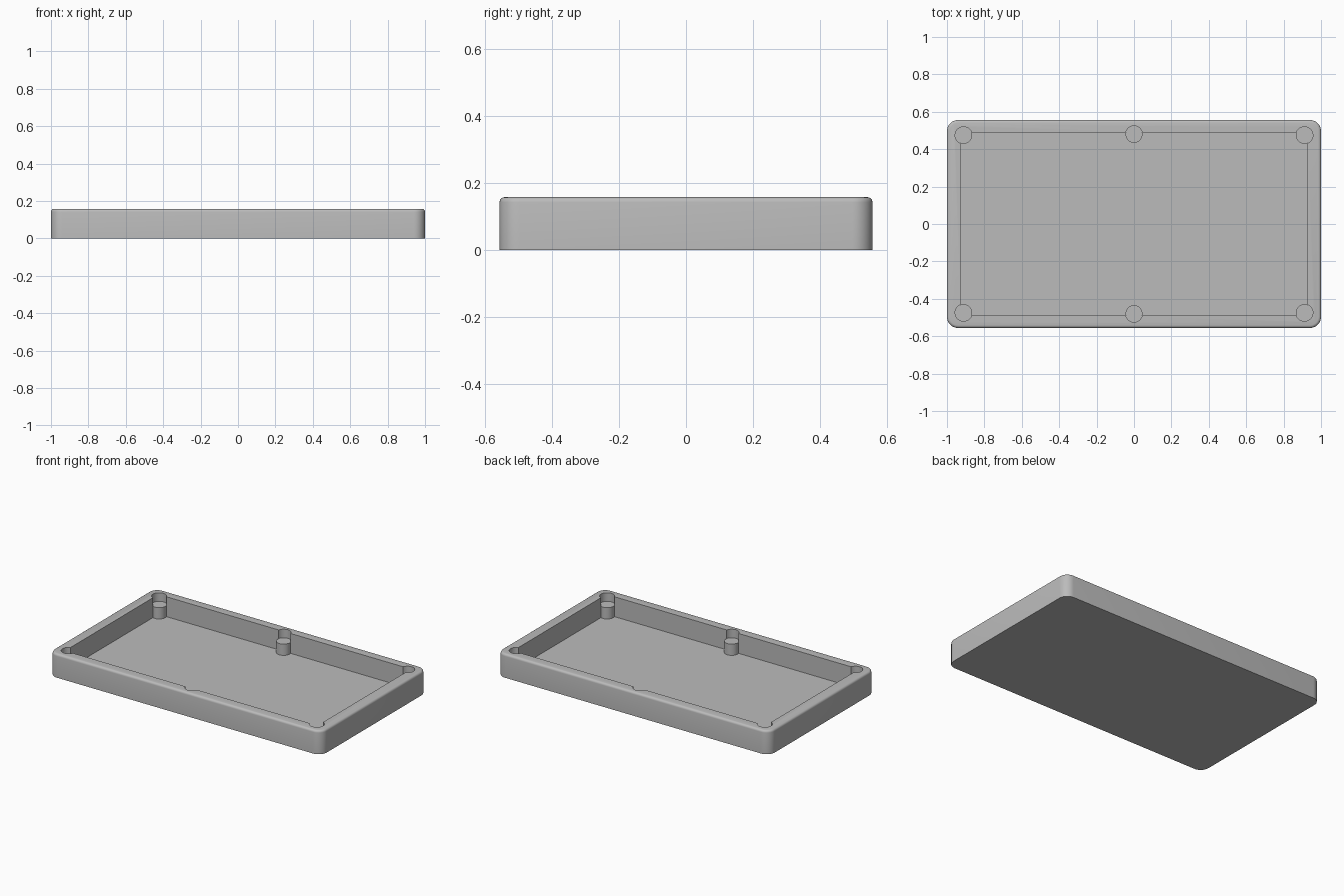
import bpy, bmesh
from mathutils import Matrix

cube = bpy.data.objects.get("Cube")
if cube:
    bpy.data.objects.remove(cube, do_unlink=True)

LENGTH, WIDTH, HEIGHT = 2.0, 1.112, 0.157
FLOOR, LEDGE = 0.025, 0.1
POST_RADIUS = 0.045

grey = bpy.data.materials.new("plain grey")
grey.use_nodes = True
grey.diffuse_color = (0.5, 0.5, 0.5, 1)
grey.node_tree.nodes["Principled BSDF"].inputs["Base Color"].default_value = (0.5, 0.5, 0.5, 1)


def finish(name, bm):
    mesh = bpy.data.meshes.new(name)
    bmesh.ops.recalc_face_normals(bm, faces=bm.faces)
    bm.to_mesh(mesh)
    bm.free()
    mesh.materials.append(grey)
    obj = bpy.data.objects.new(name, mesh)
    bpy.context.collection.objects.link(obj)
    return obj


def box(bm, sx, sy, z0, z1):
    place = Matrix.Translation((0, 0, (z0 + z1) / 2)) @ Matrix.Diagonal((sx, sy, z1 - z0, 1))
    bmesh.ops.create_cube(bm, size=1, matrix=place)


def cylinder(name, x, y, radius, z0, z1):
    bm = bmesh.new()
    bmesh.ops.create_cone(bm, cap_ends=True, segments=32, radius1=radius, radius2=radius,
                          depth=z1 - z0, matrix=Matrix.Translation((x, y, (z0 + z1) / 2)))
    return finish(name, bm)


def combine(target, tool, operation):
    mod = target.modifiers.new("combine", 'BOOLEAN')
    mod.operation, mod.solver, mod.object = operation, 'EXACT', tool
    bpy.context.view_layer.objects.active = target
    bpy.ops.object.modifier_apply(modifier=mod.name)
    bpy.data.objects.remove(tool, do_unlink=True)


# Outer block with rounded corners and a softened top rim
bm = bmesh.new()
box(bm, LENGTH, WIDTH, 0, HEIGHT)
upright = [e for e in bm.edges if abs(e.verts[0].co.z - e.verts[1].co.z) > 0.1]
bmesh.ops.bevel(bm, geom=upright, offset=0.06, segments=8, profile=0.5, affect='EDGES')
rim = [e for e in bm.edges if all(v.co.z > HEIGHT - 0.001 for v in e.verts)]
bmesh.ops.bevel(bm, geom=rim, offset=0.015, segments=4, profile=0.5, affect='EDGES')
tray = finish("tray", bm)

# Rectangular pocket
bm = bmesh.new()
box(bm, 1.854, 0.98, FLOOR, HEIGHT + 0.1)
combine(tray, finish("pocket_cutter", bm), 'DIFFERENCE')

# Support posts with round recesses above them
spots = [(x, y) for y in (-0.474, 0.474) for x in (-0.911, 0.911)]
spots += [(0, -0.479), (0, 0.479)]
for x, y in spots:
    combine(tray, cylinder("post", x, y, POST_RADIUS, FLOOR - 0.01, LEDGE + 0.02), 'UNION')
    combine(tray, cylinder("recess_cutter", x, y, POST_RADIUS + 0.0005, LEDGE, HEIGHT + 0.1), 'DIFFERENCE')

# One flat colour, smooth curves with crisp edges
tray.data.materials.clear()
tray.data.materials.append(grey)
for face in tray.data.polygons:
    face.material_index = 0
bpy.ops.object.select_all(action='DESELECT')
tray.select_set(True)
bpy.context.view_layer.objects.active = tray
bpy.ops.object.shade_smooth_by_angle(angle=0.6)
